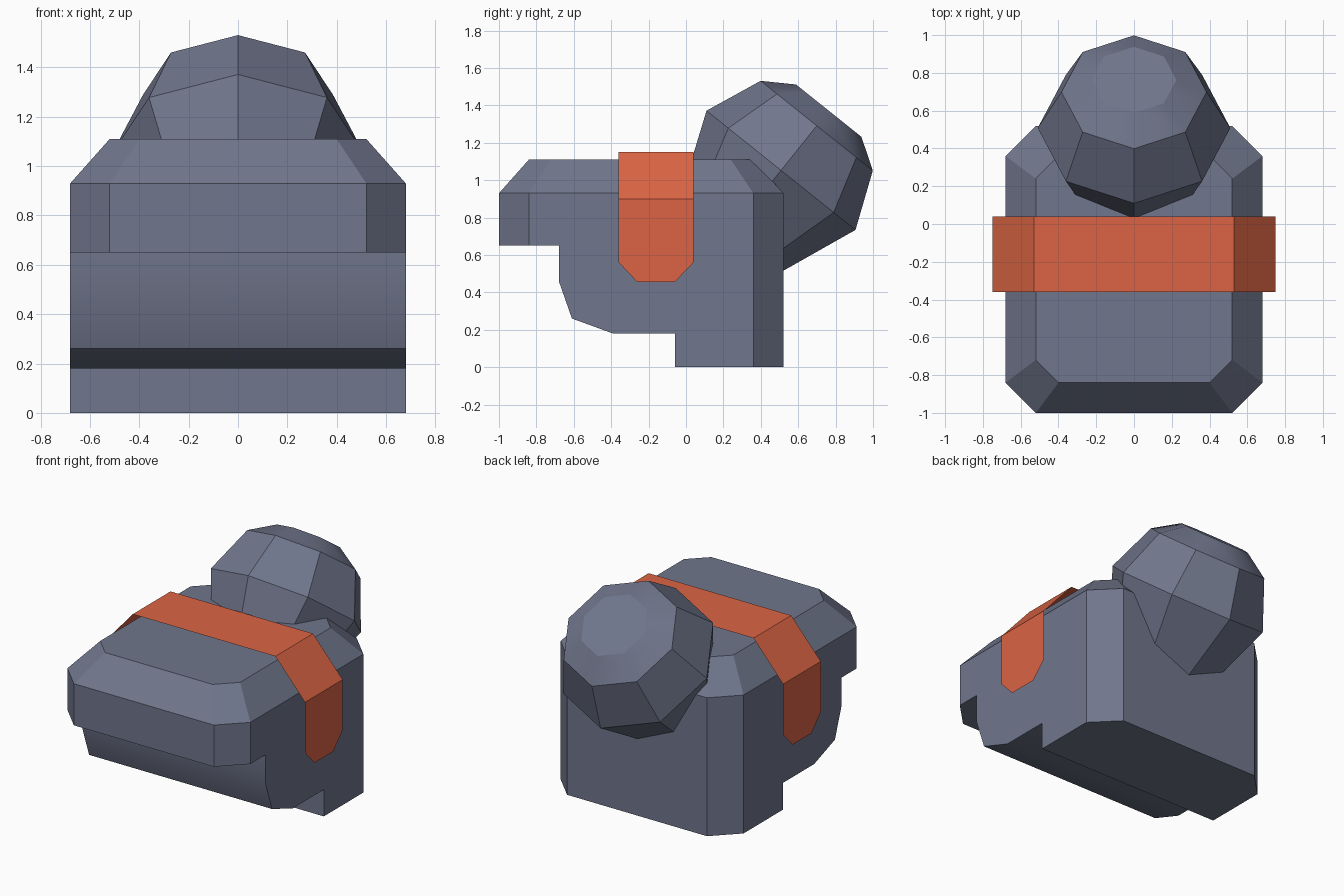
import bpy, bmesh, math
from mathutils import Vector

cube = bpy.data.objects.get("Cube")
if cube:
    bpy.data.objects.remove(cube, do_unlink=True)


def make_material(name, rgb):
    mat = bpy.data.materials.new(name)
    mat.use_nodes = True
    color = (*rgb, 1.0)
    mat.diffuse_color = color
    mat.node_tree.nodes["Principled BSDF"].inputs["Base Color"].default_value = color
    return mat


def finish(bm, name, mat, closed=True):
    """Turn a bmesh into an object, smoothing only the gentle bends."""
    if closed:
        bmesh.ops.recalc_face_normals(bm, faces=bm.faces)
    mesh = bpy.data.meshes.new(name)
    bm.to_mesh(mesh)
    bm.free()
    mesh.materials.append(mat)
    obj = bpy.data.objects.new(name, mesh)
    bpy.context.collection.objects.link(obj)
    bpy.ops.object.select_all(action='DESELECT')
    obj.select_set(True)
    bpy.context.view_layer.objects.active = obj
    bpy.ops.object.shade_smooth_by_angle(angle=math.radians(30))
    return obj


slate = make_material("slate grey", (0.162, 0.181, 0.262))
orange = make_material("burnt orange", (0.708, 0.127, 0.058))

# Body: side profile (y, z) extruded across the width
profile = [(-1, 0.93), (-1, 0.65), (-0.68, 0.65), (-0.68, 0.46), (-0.61, 0.26),
           (-0.39, 0.18), (-0.06, 0.18), (-0.06, 0), (0.52, 0), (0.52, 0.93)]
HALF = 0.68
bm = bmesh.new()
side = bm.faces.new([bm.verts.new((-HALF, y, z)) for y, z in profile])
ext = bmesh.ops.extrude_face_region(bm, geom=[side], use_keep_orig=True)
bmesh.ops.translate(bm, vec=(2 * HALF, 0, 0),
                    verts=[v for v in ext["geom"] if isinstance(v, bmesh.types.BMVert)])
bmesh.ops.recalc_face_normals(bm, faces=bm.faces)

# Cut the four upright corners
corners = []
for e in bm.edges:
    a, b = e.verts[0].co, e.verts[1].co
    upright = abs(a.x - b.x) < 1e-4 and abs(a.y - b.y) < 1e-4
    if upright and (a.y < -0.9 or a.y > 0.5):
        corners.append(e)
bmesh.ops.bevel(bm, geom=corners, offset=0.16, offset_type='OFFSET', segments=1,
                profile=0.5, affect='EDGES')

# Sloped shoulder up to the flat top
bm.faces.ensure_lookup_table()
top = max(bm.faces, key=lambda f: f.calc_center_median().z)
bmesh.ops.inset_individual(bm, faces=[top], thickness=0.16, use_even_offset=True)
for v in top.verts:
    v.co.z = 1.11
    if abs(v.co.x) < 0.5:
        v.co.x -= math.copysign(0.054, v.co.x)
    else:
        v.co.y -= math.copysign(0.054, v.co.y + 0.24)
finish(bm, "body", slate)

# Strap: thin open sheet over the top with a pointed tab on each side
Y0, Y1 = -0.36, 0.04
bm = bmesh.new()
path = [(-0.75, 0.56), (-0.75, 0.90), (-0.53, 1.15),
        (0.53, 1.15), (0.75, 0.90), (0.75, 0.56)]
rows = [(bm.verts.new((x, Y0, z)), bm.verts.new((x, Y1, z))) for x, z in path]
for (a, b), (c, d) in zip(rows[1:-2], rows[2:-1]):
    bm.faces.new((a, c, d, b))
for s, low, high in ((-1, rows[0], rows[1]), (1, rows[-1], rows[-2])):
    tip = [bm.verts.new((0.75 * s, y, 0.455)) for y in (Y0 + 0.1, Y1 - 0.1)]
    loop = [high[0], low[0], tip[0], tip[1], low[1], high[1]]
    bm.faces.new(loop if s > 0 else loop[::-1])
finish(bm, "strap", orange, closed=False)

# Rear knob: tilted eight-sided rings of (distance along axis, radius)
axis = Vector((0, 0.625, 0.781))
across = Vector((0, 0.781, -0.625))
rings = [(0.60, 0.294), (1.139, 0.51), (1.444, 0.384), (1.547, 0.224)]
SIDES = 8
bm = bmesh.new()
loops = []
for dist, r in rings:
    center = axis * dist - across * 0.261
    loop = []
    for i in range(SIDES):
        t = math.tau * i / SIDES
        loop.append(bm.verts.new(center + across * (r * math.cos(t))
                                 + Vector((r * math.sin(t), 0, 0))))
    loops.append(loop)
for lo, hi in zip(loops, loops[1:]):
    for i in range(SIDES):
        j = (i + 1) % SIDES
        bm.faces.new((lo[i], lo[j], hi[j], hi[i]))
bm.faces.new(loops[0])
bm.faces.new(loops[-1])
finish(bm, "rear_knob", slate)
